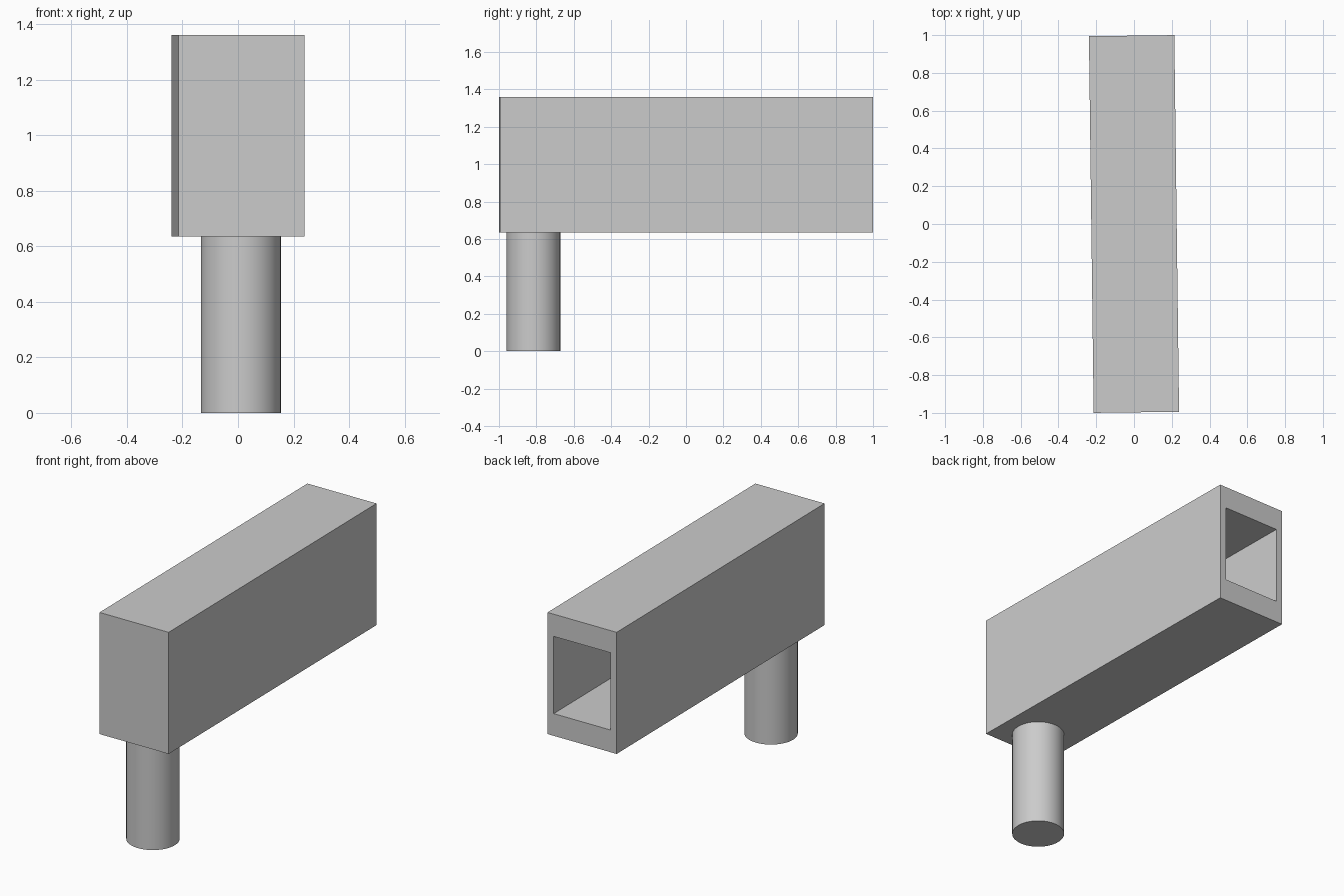
import bpy, bmesh, math
from mathutils import Matrix, Vector

cube = bpy.data.objects.get("Cube")
if cube:
    bpy.data.objects.remove(cube, do_unlink=True)

WIDTH, LENGTH, HEIGHT = 0.452, 1.994, 0.725
BASE = 0.635                      # height of the underside of the beam
FRONT_WALL = 0.06
TURN = math.radians(0.72)         # slight turn about the vertical

grey = bpy.data.materials.new("light grey")
grey.use_nodes = True
colour = (0.6, 0.6, 0.6, 1)
grey.diffuse_color = colour
grey.node_tree.nodes["Principled BSDF"].inputs["Base Color"].default_value = colour


def make_object(name, bm):
    bmesh.ops.recalc_face_normals(bm, faces=bm.faces[:])
    mesh = bpy.data.meshes.new(name)
    bm.to_mesh(mesh)
    bm.free()
    mesh.materials.append(grey)
    obj = bpy.data.objects.new(name, mesh)
    bpy.context.collection.objects.link(obj)
    return obj


def extrude(bm, face):
    """Extrude one face in place; return the new face."""
    new = bmesh.ops.extrude_discrete_faces(bm, faces=[face])["faces"][0]
    return new


# Hollow beam: open at the back, closed at the front
bm = bmesh.new()
bmesh.ops.create_cube(bm, size=1)
bmesh.ops.scale(bm, vec=(WIDTH, LENGTH, HEIGHT), verts=bm.verts[:])
back = max(bm.faces, key=lambda f: f.calc_center_median().y)
rim = extrude(bm, back)
bmesh.ops.scale(bm, vec=(0.82, 1, 0.635), verts=rim.verts[:])
floor = extrude(bm, rim)
bmesh.ops.translate(bm, vec=(0, FRONT_WALL - LENGTH, 0), verts=floor.verts[:])
beam = make_object("hollow_beam", bm)
beam.location = (0, 0, BASE + HEIGHT / 2)
beam.rotation_euler.z = TURN

# Round post under the front end
bm = bmesh.new()
bmesh.ops.create_cone(bm, cap_ends=True, segments=64, radius1=0.144,
                      radius2=0.144, depth=BASE,
                      matrix=Matrix.Translation(Vector((0, 0, BASE / 2))))
post = make_object("support_post", bm)
post.location = (0.01, -0.816, 0)
bpy.ops.object.select_all(action="DESELECT")
post.select_set(True)
bpy.context.view_layer.objects.active = post
bpy.ops.object.shade_smooth_by_angle(angle=math.radians(30))
